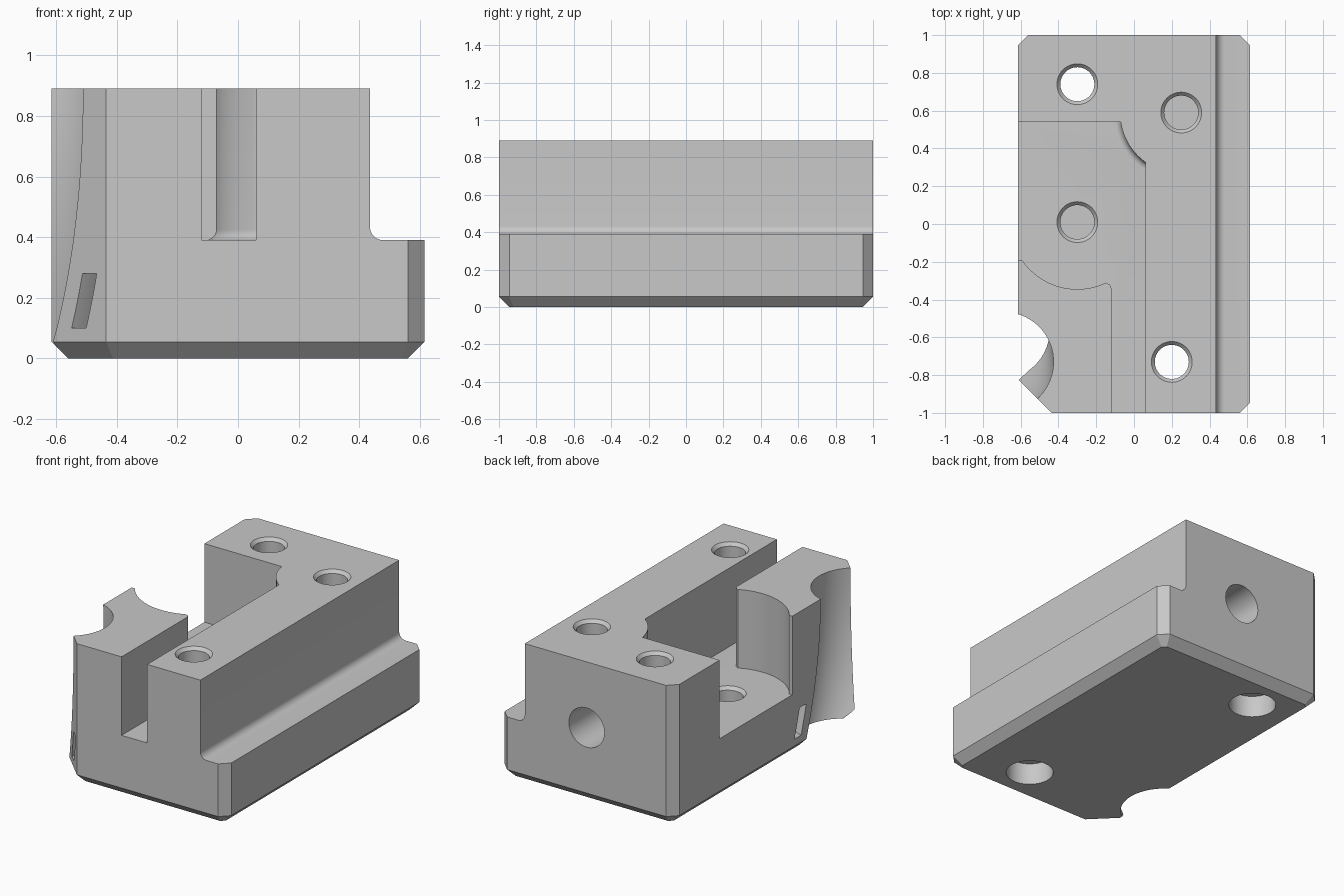
import bpy, bmesh
from math import sin, cos, pi, radians

if "Cube" in bpy.data.objects:
    bpy.data.objects.remove(bpy.data.objects["Cube"], do_unlink=True)

W, L, H = 0.615, 1.0, 0.89      # half width, half length, height
STEP = 0.39                     # height of the side ledge and pocket floor
CH = 0.055                      # edge chamfer

grey = bpy.data.materials.new("light_grey")
grey.use_nodes = True
grey.diffuse_color = (0.58, 0.58, 0.58, 1)
grey.node_tree.nodes["Principled BSDF"].inputs["Base Color"].default_value = (0.58, 0.58, 0.58, 1)


def loft(name, rings, bottom_chamfer=0):
    """Closed solid skinned through rings of equal point count."""
    bm = bmesh.new()
    vr = [[bm.verts.new(p) for p in ring] for ring in rings]
    n = len(vr[0])
    for a, b in zip(vr, vr[1:]):
        for i in range(n):
            j = (i + 1) % n
            bm.faces.new((a[i], a[j], b[j], b[i]))
    base = bm.faces.new(vr[0][::-1])
    bm.faces.new(vr[-1])
    if bottom_chamfer:
        bmesh.ops.bevel(bm, geom=list(base.edges), offset=bottom_chamfer,
                        segments=1, affect='EDGES')
    bmesh.ops.recalc_face_normals(bm, faces=bm.faces[:])
    me = bpy.data.meshes.new(name)
    bm.to_mesh(me)
    bm.free()
    me.materials.append(grey)
    ob = bpy.data.objects.new(name, me)
    bpy.context.collection.objects.link(ob)
    return ob


def prism(name, outline, z0, z1, **kw):
    return loft(name, [[(x, y, z) for x, y in outline] for z in (z0, z1)], **kw)


def circle(cx, cy, r, z, n=48):
    return [(cx + r * cos(2 * pi * i / n), cy + r * sin(2 * pi * i / n), z) for i in range(n)]


def arc(cx, cy, r, a0, a1, n):
    return [(cx + r * cos(radians(a0 + (a1 - a0) * i / n)),
             cy + r * sin(radians(a0 + (a1 - a0) * i / n))) for i in range(n + 1)]


def lathe(name, cx, cy, profile):
    return loft(name, [circle(cx, cy, r, z) for r, z in profile])


def cut(target, cutter):
    cutter.hide_render = True
    bpy.context.view_layer.objects.active = target
    mod = target.modifiers.new("cut", 'BOOLEAN')
    mod.operation, mod.solver, mod.object = 'DIFFERENCE', 'EXACT', cutter
    bpy.ops.object.modifier_apply(modifier=mod.name)
    bpy.data.objects.remove(cutter, do_unlink=True)


# Main block with chamfered corners and bottom
BIG = 0.18
block = prism("clamp_block", [
    (-W + BIG, -L), (W - CH, -L), (W, -L + CH), (W, L - CH), (W - CH, L),
    (-W + CH, L), (-W, L - CH), (-W, -L + BIG)], 0, H, bottom_chamfer=CH)

# Side ledge with filleted inner corner
R = 0.045
section = [(0.435, 1.1)] + arc(0.435 + R, STEP + R, R, 180, 270, 8) + [(0.8, STEP), (0.8, 1.1)]
cut(block, loft("ledge_cutter", [[(x, y, z) for x, z in section] for y in (-1.2, 1.2)]))

# Pocket and front slot, leaving a flared boss in the inner corner
outline = [(-0.8, 0.54), (0.06, 0.54), (0.06, -1.2), (-0.12, -1.2), (-0.12, -0.34),
           (-0.127, -0.322), (-0.145, -0.312)]
outline += arc(-0.3, 0.01, 0.355, -64.5, -145.5, 24) + [(-0.8, -0.191)]
pocket = prism("pocket_cutter", outline, STEP, 1.1)
F = 0.035
flare = [(0.325 + F, STEP - 0.1)] + [(0.325 + F - F * sin(a * pi / 12), STEP + F - F * cos(a * pi / 12))
                                    for a in range(7)] + [(0.325, 1.2)]
cut(pocket, lathe("boss", 0.25, 0.59, flare))
cut(block, pocket)


# Vertical bolt holes with countersunk mouths
def bolt_hole(x, y, top, start):
    cut(block, lathe("hole_cutter", x, y, start + [(0.09, top - 0.02), (0.108, top), (0.108, top + 0.1)]))


counterbore = [(0.14, -0.1), (0.14, 0.14), (0.09, 0.14)]
bolt_hole(-0.3, 0.74, H, counterbore)
bolt_hole(0.2, -0.73, H, counterbore)
bolt_hole(0.25, 0.59, H, [(0.09, H - 0.4)])
bolt_hole(-0.3, 0.01, STEP, [(0.09, STEP - 0.25)])

# Round socket in the back face
cut(block, loft("socket_cutter", [[(x, y, z) for x, z, _ in circle(0, 0.472, 0.125, 0)]
                                  for y in (0.7, 1.1)]))


# Curved cable channel on the front corner, with a strap slot around it
def channel(name, r, z0, z1, n=20):
    rings = []
    for i in range(n + 1):
        z = z0 + (z1 - z0) * i / n
        t = max(0, (H - z) / H) ** 2
        rings.append(circle(-0.69 - 0.02 * t, -0.73 + 0.17 * t, r, z, 72))
    return loft(name, rings)


cut(block, channel("channel_cutter", 0.264, -0.1, 1.0))
strap = channel("strap_cutter", 0.395, 0.1, 0.28)
cut(strap, channel("strap_core", 0.33, 0.0, 0.4))
cut(block, strap)

# Smooth curved walls, keep machined edges sharp
bpy.ops.object.select_all(action='DESELECT')
block.select_set(True)
bpy.context.view_layer.objects.active = block
bpy.ops.object.shade_smooth_by_angle(angle=radians(25))
